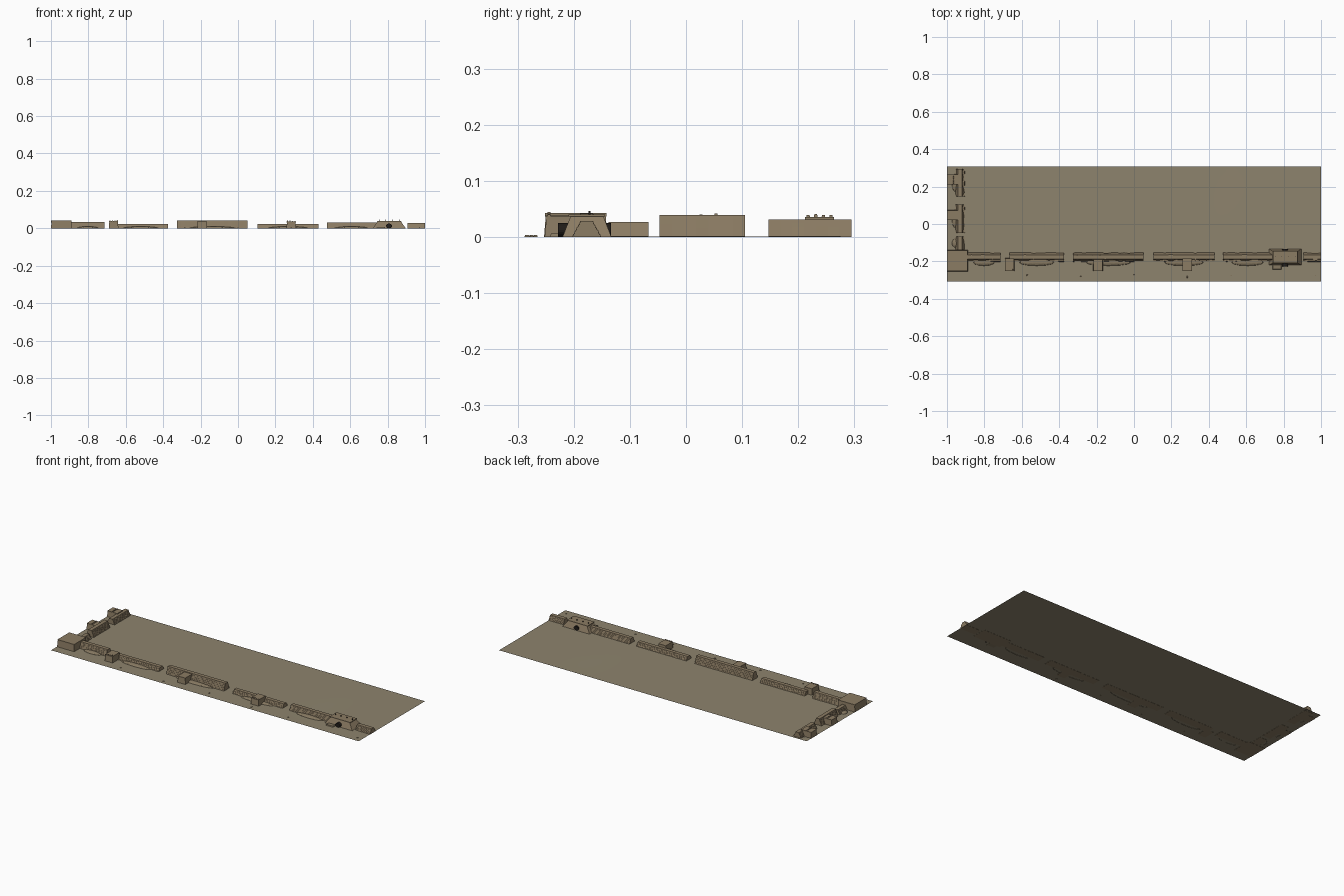
import bpy, bmesh, math, random
from mathutils import Vector

if "Cube" in bpy.data.objects:
    bpy.data.objects.remove(bpy.data.objects["Cube"])

random.seed(4)


def material(name, rgb):
    m = bpy.data.materials.new(name)
    m.diffuse_color = (*rgb, 1)
    m.use_nodes = True
    m.node_tree.nodes["Principled BSDF"].inputs["Base Color"].default_value = m.diffuse_color
    return m


SAND = material("sand", (0.27, 0.23, 0.155))
EARTH = material("rammed_earth", (0.26, 0.20, 0.125))
PALE = material("eroded_earth", (0.24, 0.19, 0.12))
DARK = material("dark_opening", (0.015, 0.012, 0.01))


def finish(bm, name, mat):
    bmesh.ops.recalc_face_normals(bm, faces=bm.faces)
    me = bpy.data.meshes.new(name)
    bm.to_mesh(me)
    bm.free()
    ob = bpy.data.objects.new(name, me)
    bpy.context.collection.objects.link(ob)
    me.materials.append(mat)
    return ob


def add_frustum(bm, x0, x1, y0, y1, z0, z1, ix=0.0, iy=0.0):
    """Box whose top is drawn in by ix and iy."""
    lo = [bm.verts.new(p) for p in ((x0, y0, z0), (x1, y0, z0), (x1, y1, z0), (x0, y1, z0))]
    hi = [bm.verts.new(p) for p in ((x0 + ix, y0 + iy, z1), (x1 - ix, y0 + iy, z1),
                                    (x1 - ix, y1 - iy, z1), (x0 + ix, y1 - iy, z1))]
    bm.faces.new(lo[::-1])
    bm.faces.new(hi)
    for i in range(4):
        j = (i + 1) % 4
        bm.faces.new((lo[i], lo[j], hi[j], hi[i]))


def wall(name, a, b, centre, h, along_y=False):
    """Battered wall of stacked courses running from a to b."""
    n = 5
    half, top = 0.025, 0.010
    prof = []
    for i in range(n):
        w = half + (top - half) * i / n
        prof += [(w, h * i / n), (w - 0.0018, h * (i + 1) / n)]
    prof = [(-w, z) for w, z in prof] + prof[::-1]
    bm = bmesh.new()
    steps = max(3, int((b - a) / 0.02))
    rings = []
    for s in range(steps + 1):
        t = a + (b - a) * s / steps
        k = 1 + random.uniform(-0.04, 0.03)
        ring = []
        for w, z in prof:
            p = (centre - w * k, t, z) if along_y else (t, centre + w * k, z)
            ring.append(bm.verts.new(p))
        rings.append(ring)
    m = len(prof)
    for r, q in zip(rings, rings[1:]):
        for i in range(m):
            j = (i + 1) % m
            bm.faces.new((r[i], r[j], q[j], q[i]))
    bm.faces.new(rings[0])
    bm.faces.new(rings[-1][::-1])
    finish(bm, name, EARTH)


def mound(name, x, y, rx, ry, rz):
    """Low drift of fallen earth: upper half of a squashed sphere."""
    bm = bmesh.new()
    bmesh.ops.create_uvsphere(bm, u_segments=12, v_segments=8, radius=1)
    bmesh.ops.delete(bm, geom=[v for v in bm.verts if v.co.z < -0.01], context='VERTS')
    for v in bm.verts:
        v.co = Vector((x + v.co.x * rx, y + v.co.y * ry, v.co.z * rz))
    finish(bm, name, PALE)


def tower(name, x0, x1, y0, y1, h, inset, merlons=0, along_y=False):
    """Tapered tower with a parapet slab and a row of worn merlons."""
    bm = bmesh.new()
    add_frustum(bm, x0, x1, y0, y1, 0, h * 0.85, inset, inset)
    add_frustum(bm, x0 + inset / 2, x1 - inset / 2, y0 + inset / 2, y1 - inset / 2, h * 0.85, h)
    for i in range(merlons):
        f = (i + 0.5) / merlons
        cx = (x0 + x1) / 2 if along_y else x0 + (x1 - x0) * f
        cy = y0 + (y1 - y0) * f if along_y else y0 + 0.008
        add_frustum(bm, cx - 0.003, cx + 0.003, cy - 0.003, cy + 0.003,
                    h, h + random.uniform(0.003, 0.006), 0.0005, 0.0005)
    finish(bm, name, EARTH)


# desert floor with a barely visible swell
bm = bmesh.new()
bmesh.ops.create_grid(bm, x_segments=48, y_segments=16, size=1)
for v in bm.verts:
    x, y = v.co.x, v.co.y * 0.308
    z = 0.001 + 0.0008 * math.exp(-((x - 0.55) / 0.1) ** 2 - ((y - 0.05) / 0.18) ** 2)
    v.co = (x, y, z)
ground = finish(bm, "desert_floor", SAND)
for p in ground.data.polygons:
    p.use_smooth = True

# long south wall in broken lengths, with drifts at its foot
SOUTH = [(-0.89, -0.715, 0.035), (-0.665, -0.375, 0.023), (-0.325, 0.05, 0.042),
         (0.105, 0.43, 0.022), (0.475, 0.74, 0.030), (0.905, 1.0, 0.028)]
for i, (a, b, h) in enumerate(SOUTH):
    wall(f"south_wall_{i + 1}", a, b, -0.177, h)
    if i < 5:
        mound(f"south_drift_{i + 1}", (a + b) / 2, -0.205, (b - a) * 0.33, 0.019, 0.010)

# west wall in broken lengths
WEST = [(0.147, 0.295, 0.031), (-0.047, 0.105, 0.039), (-0.138, -0.067, 0.027)]
for i, (a, b, h) in enumerate(WEST):
    wall(f"west_wall_{i + 1}", a, b, -0.93, h, True)
    mound(f"west_drift_{i + 1}", -0.957, (a + b) / 2, 0.017, (b - a) * 0.33, 0.010)

# corner tower and the smaller projecting towers
tower("corner_tower", -1.0, -0.888, -0.253, -0.14, 0.043, 0.003)
for i, (x, h, n) in enumerate([(-0.665, 0.038, 4), (-0.192, 0.038, 0), (0.285, 0.037, 4)]):
    tower(f"south_tower_{i + 1}", x - 0.026, x + 0.026, -0.252, -0.183, h, 0.003, n)
for i, y in enumerate([0.238, 0.047]):
    tower(f"west_tower_{i + 1}", -1.0, -0.932, y - 0.027, y + 0.027, 0.0355, 0.003, 4, True)

# gatehouse with sloping sides and a raised roof edge
bm = bmesh.new()
add_frustum(bm, 0.72, 0.897, -0.220, -0.133, 0, 0.036, 0.026, 0.014)
add_frustum(bm, 0.742, 0.875, -0.209, -0.144, 0.036, 0.040)
finish(bm, "gatehouse", EARTH)

# dark round passage through the gatehouse
bm = bmesh.new()
bmesh.ops.create_cone(bm, cap_ends=True, segments=20, radius1=0.0125, radius2=0.0125, depth=0.095)
for v in bm.verts:
    v.co = Vector((0.808 + v.co.x * 1.3, -0.181 + v.co.z, 0.0125 + v.co.y))
finish(bm, "gate_passage", DARK)

# short posts on the gatehouse roof
bm = bmesh.new()
for x in (0.755, 0.79, 0.828, 0.865):
    add_frustum(bm, x - 0.002, x + 0.002, -0.174, -0.170, 0.039, 0.046)
finish(bm, "roof_posts", DARK)

# low fallen block beside the gate
bm = bmesh.new()
add_frustum(bm, 0.74, 0.788, -0.243, -0.215, 0, 0.006, 0.003, 0.003)
finish(bm, "fallen_block", PALE)

# scattered stones in front of the wall
bm = bmesh.new()
for x, y in [(-0.57, -0.275), (-0.285, -0.283), (0, -0.268), (0.285, -0.283), (0.52, -0.275), (0.97, -0.275)]:
    r = random.uniform(0.003, 0.005)
    add_frustum(bm, x - r, x + r, y - r, y + r, 0, 0.0035, r * 0.3, r * 0.3)
finish(bm, "scattered_stones", PALE)
